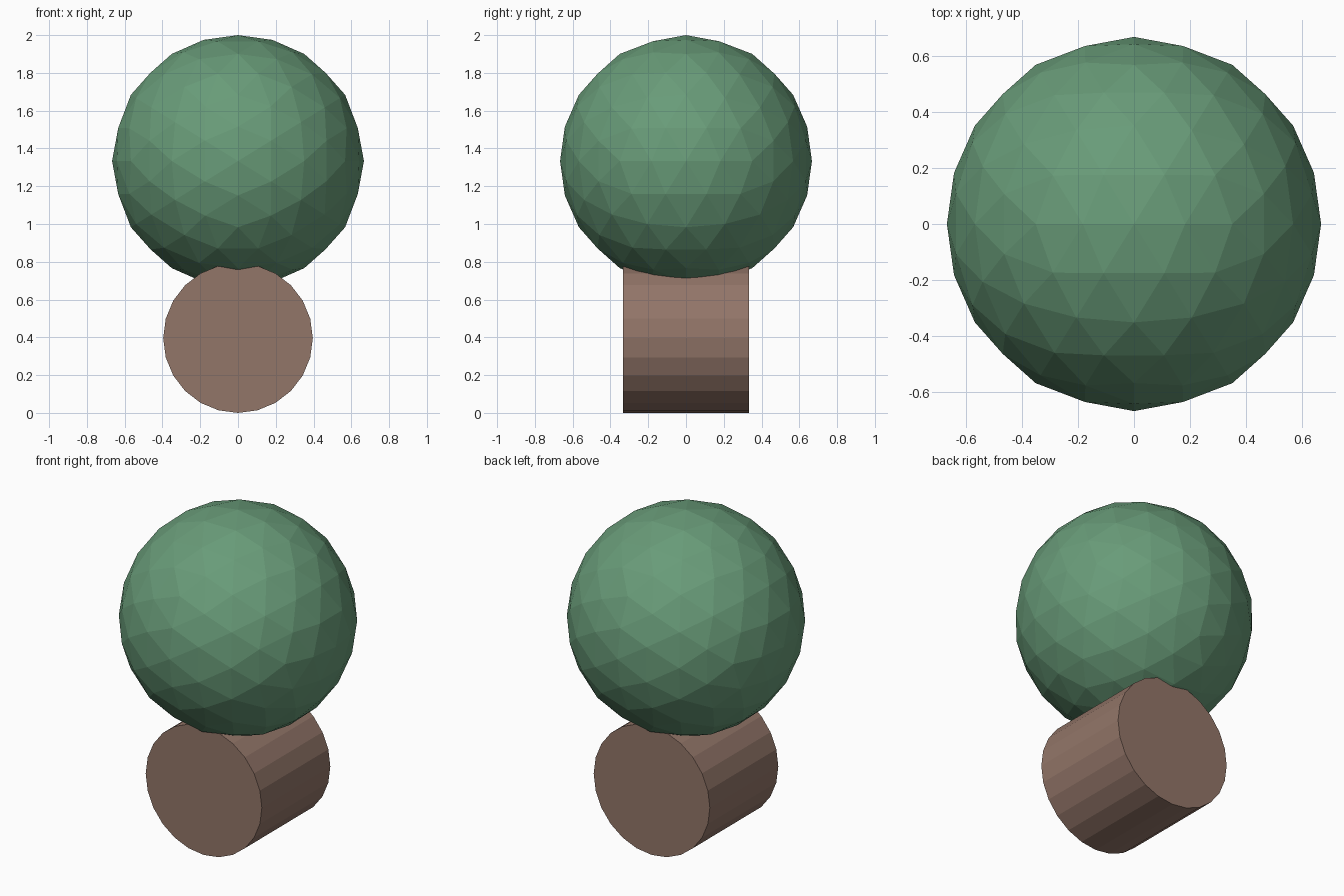
import bpy, bmesh
from math import sqrt, pi
from mathutils import Matrix

if "Cube" in bpy.data.objects:
    bpy.data.objects.remove(bpy.data.objects["Cube"])


def add_part(name, bm, color):
    bmesh.ops.recalc_face_normals(bm, faces=bm.faces[:])
    mesh = bpy.data.meshes.new(name)
    bm.to_mesh(mesh)
    bm.free()
    mat = bpy.data.materials.new(name + "_color")
    mat.diffuse_color = (*color, 1)
    mat.use_nodes = True
    mat.node_tree.nodes["Principled BSDF"].inputs["Base Color"].default_value = mat.diffuse_color
    mesh.materials.append(mat)
    obj = bpy.data.objects.new(name, mesh)
    bpy.context.collection.objects.link(obj)
    return obj


# Foliage: axis-aligned icosahedron, subdivided twice onto a sphere
R = 2 / 3
PHI = (1 + sqrt(5)) / 2
bm = bmesh.new()
for a in (-1, 1):
    for b in (-PHI, PHI):
        for co in ((a, 0, b), (0, b, a), (b, a, 0)):
            bm.verts.new(co)
bmesh.ops.convex_hull(bm, input=bm.verts[:])
for _ in range(2):
    bmesh.ops.subdivide_edges(bm, edges=bm.edges[:], cuts=1, use_grid_fill=True)
    for v in bm.verts:
        v.co = v.co.normalized() * R
bmesh.ops.translate(bm, verts=bm.verts[:], vec=(0, 0, 2 - R))
add_part("foliage", bm, (0.14, 0.33, 0.19))

# Trunk: 24-sided log lying along y
TR = 0.396
bm = bmesh.new()
bmesh.ops.create_cone(bm, cap_ends=True, segments=24, radius1=TR, radius2=TR,
                      depth=2 / 3,
                      matrix=Matrix.Translation((0, 0, TR)) @ Matrix.Rotation(pi / 2, 4, 'X'))
add_part("trunk", bm, (0.29, 0.18, 0.14))
